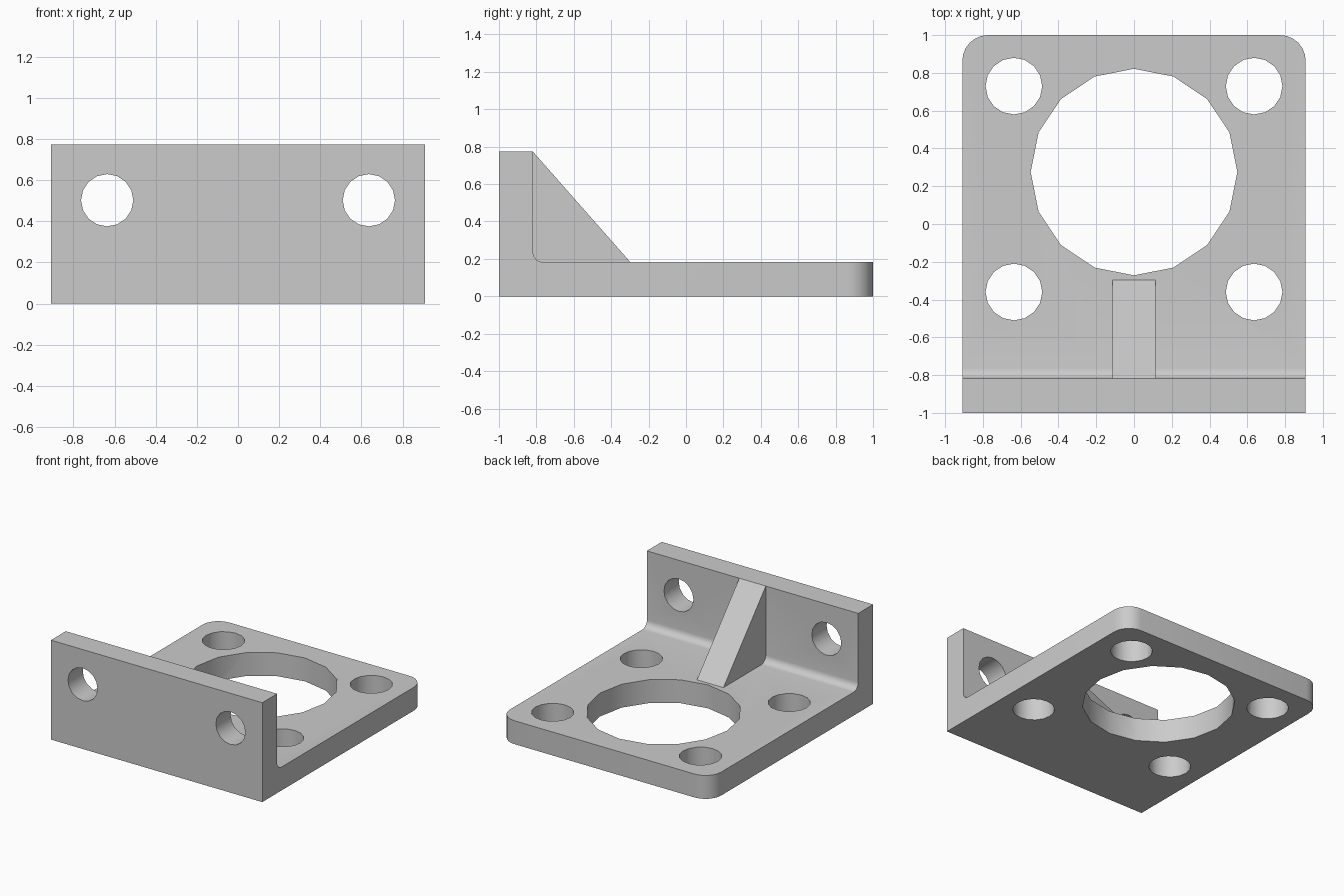
import bpy, bmesh
from math import sin, cos, pi, radians
from mathutils import Matrix, Vector

cube = bpy.data.objects.get("Cube")
if cube:
    bpy.data.objects.remove(cube)

grey = bpy.data.materials.new("plain grey")
grey.use_nodes = True
colour = (0.6, 0.6, 0.6, 1)
grey.diffuse_color = colour
grey.node_tree.nodes["Principled BSDF"].inputs["Base Color"].default_value = colour

HALF, THICK, HEIGHT, WALL_Y = 0.909, 0.182, 0.773, -0.818


def add_object(name, bm):
    bmesh.ops.recalc_face_normals(bm, faces=bm.faces)
    mesh = bpy.data.meshes.new(name)
    bm.to_mesh(mesh)
    bm.free()
    mesh.materials.append(grey)
    obj = bpy.data.objects.new(name, mesh)
    bpy.context.collection.objects.link(obj)
    return obj


def extrude_profile(profile, half):
    """Sweep a (y, z) outline across x from -half to half."""
    bm = bmesh.new()
    face = bm.faces.new([bm.verts.new((-half, y, z)) for y, z in profile])
    swept = bmesh.ops.extrude_face_region(bm, geom=[face])["geom"]
    verts = [v for v in swept if isinstance(v, bmesh.types.BMVert)]
    bmesh.ops.translate(bm, verts=verts, vec=(2 * half, 0, 0))
    return bm


def cut(target, tool, operation="DIFFERENCE"):
    tool.hide_render = True
    mod = target.modifiers.new(tool.name, "BOOLEAN")
    mod.operation, mod.solver, mod.object = operation, "EXACT", tool
    bpy.context.view_layer.objects.active = target
    bpy.ops.object.modifier_apply(modifier=mod.name)
    bpy.data.objects.remove(tool)


def drill(target, name, centre, radius, sides, along_y=False):
    bm = bmesh.new()
    turn = Matrix.Rotation(radians(90), 4, "X") if along_y else Matrix()
    bmesh.ops.create_cone(bm, cap_ends=True, segments=sides, radius1=radius,
                          radius2=radius, depth=0.5,
                          matrix=Matrix.Translation(Vector(centre)) @ turn)
    cut(target, add_object(name, bm))


# L-shaped body with a small fillet in the inner corner
R = 0.055
fillet = [(WALL_Y + R - R * cos(a), THICK + R - R * sin(a))
          for a in (i * pi / 12 for i in range(7))]
bm = extrude_profile([(-1, 0), (-1, HEIGHT), (WALL_Y, HEIGHT), *fillet,
                      (1, THICK), (1, 0)], HALF)

# Rounded rear corners of the base
corners = [e for e in bm.edges if all(v.co.y > 0.99 for v in e.verts)
           and abs(e.verts[0].co.x - e.verts[1].co.x) < 0.01]
bmesh.ops.bevel(bm, geom=corners, offset=0.136, segments=6, profile=0.5,
                affect="EDGES")
bracket = add_object("bracket", bm)

# Central stiffening rib, merged into the body
rib = add_object("rib", extrude_profile(
    [(-0.9, 0.1), (-0.9, HEIGHT), (WALL_Y, HEIGHT),
     (-0.297, THICK), (-0.297, 0.1)], 0.114))
cut(bracket, rib, "UNION")

# Large opening, four base holes and two wall holes
drill(bracket, "main_opening", (0, 0.275, 0.1), 0.547, 16)
for x in (-0.636, 0.636):
    for y in (-0.36, 0.73):
        drill(bracket, "base_hole", (x, y, 0.1), 0.15, 16)
    drill(bracket, "wall_hole", (x, -0.9, 0.502), 0.127, 16, True)

bpy.ops.object.select_all(action="DESELECT")
bracket.select_set(True)
bpy.context.view_layer.objects.active = bracket
bpy.ops.object.shade_smooth_by_angle(angle=radians(30))
